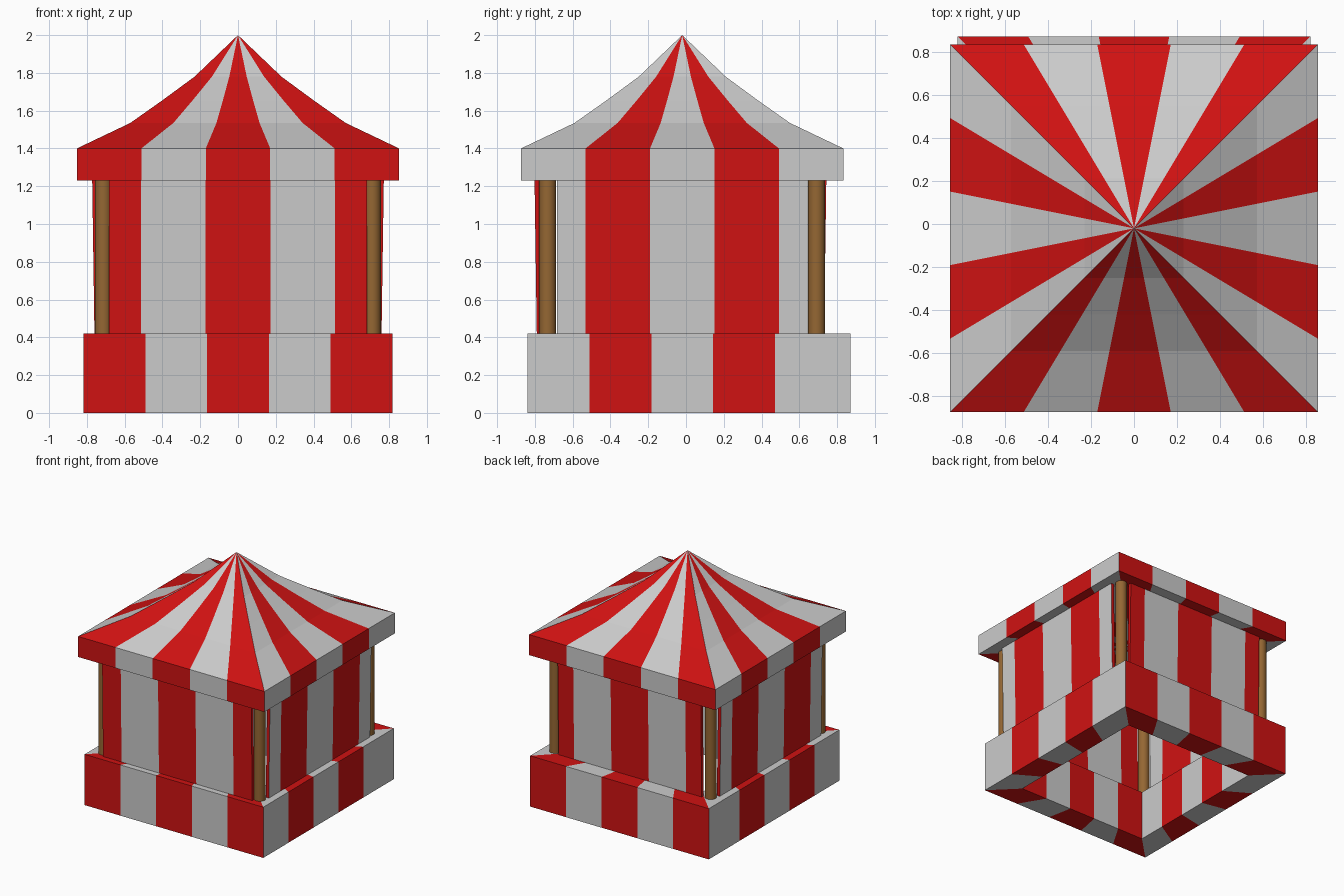
import bpy, bmesh, math

if "Cube" in bpy.data.objects:
    bpy.data.objects.remove(bpy.data.objects["Cube"])

CY = -0.02                       # centre of the tent in y
T = [-1, -0.6, -0.2, 0.2, 0.6, 1]  # stripe borders along one side


def material(name, rgb):
    m = bpy.data.materials.new(name)
    m.diffuse_color = (*rgb, 1)
    m.use_nodes = True
    m.node_tree.nodes["Principled BSDF"].inputs["Base Color"].default_value = m.diffuse_color
    return m


red = material("red", (0.63, 0.006, 0.006))
white = material("off_white", (0.6, 0.6, 0.6))
wood = material("wood", (0.3, 0.135, 0.033))


def finish(name, bm, mats):
    bmesh.ops.remove_doubles(bm, verts=bm.verts, dist=1e-5)
    bmesh.ops.recalc_face_normals(bm, faces=bm.faces)
    me = bpy.data.meshes.new(name)
    bm.to_mesh(me)
    bm.free()
    for m in mats:
        me.materials.append(m)
    ob = bpy.data.objects.new(name, me)
    bpy.context.collection.objects.link(ob)
    return ob


def turn(x, y, side):
    """Rotate a front-side point to side 0 front, 1 right, 2 back, 3 left."""
    for _ in range(side):
        x, y = -y, x
    return x, y


def striped_square(name, profile, back_shift=0.0):
    """Loft a (half width, z) profile around a square, five stripes per side."""
    bm = bmesh.new()

    def point(side, h, z, t):
        x, y = turn(t * h, -h, side)
        if h > 0 and abs(y - h) < 1e-6:
            y += back_shift
        return (round(x, 5), round(y + CY, 5), z)

    for side in range(4):
        for (h0, z0), (h1, z1) in zip(profile, profile[1:]):
            for i in range(5):
                a, b = T[i], T[i + 1]
                pts = [point(side, h0, z0, a), point(side, h0, z0, b),
                       point(side, h1, z1, b), point(side, h1, z1, a)]
                pts = list(dict.fromkeys(pts))
                f = bm.faces.new([bm.verts.new(p) for p in pts])
                f.material_index = (i + side) % 2
    return finish(name, bm, (red, white))


def curtain(name, side, half, out, cy):
    """Thin striped hanging, leaning out slightly at the top, with red ends."""
    bm = bmesh.new()
    xs = [-half, -0.513, -0.171, 0.171, 0.513, half]
    section = [(out - 0.012, 0.42), (out, 1.24), (out - 0.027, 1.24), (out - 0.039, 0.42)]
    rings = []
    for x in xs:
        ring = []
        for d, z in section:
            px, py = turn(x, -d, side)
            ring.append(bm.verts.new((px, py + cy, z)))
        rings.append(ring)
    for i in range(5):
        for j in range(4):
            k = (j + 1) % 4
            f = bm.faces.new((rings[i][j], rings[i + 1][j], rings[i + 1][k], rings[i][k]))
            f.material_index = (i + side) % 2
    bm.faces.new(rings[0])
    bm.faces.new(rings[-1])
    return finish(name, bm, (red, white))


# Concave roof with its straight valance and flat underside
striped_square("roof", [(0, 2.0), (0.23, 1.78), (0.40, 1.655), (0.57, 1.535),
                        (0.853, 1.4), (0.853, 1.23), (0, 1.23)])

# Low hollow counter, its back pushed out a little
striped_square("counter", [(0.818, 0), (0.818, 0.42), (0.61, 0.42),
                           (0.61, 0), (0.818, 0)], 0.072)

# Four curtains
curtain("front_curtain", 0, 0.683, 0.782, CY)
curtain("right_curtain", 1, 0.663, 0.772, CY)
curtain("back_curtain", 2, 0.655, 0.763, CY)
curtain("left_curtain", 3, 0.663, 0.772, CY)

# Corner poles
for sx, nx in ((-1, "left"), (1, "right")):
    for sy, ny in ((-1, "front"), (1, "back")):
        bpy.ops.mesh.primitive_cylinder_add(
            vertices=16, radius=0.045, depth=0.82,
            location=(sx * 0.712, CY + sy * 0.712, 0.825))
        pole = bpy.context.object
        pole.name = f"{ny}_{nx}_pole"
        pole.data.materials.append(wood)
        bpy.ops.object.shade_smooth_by_angle(angle=math.radians(40))
